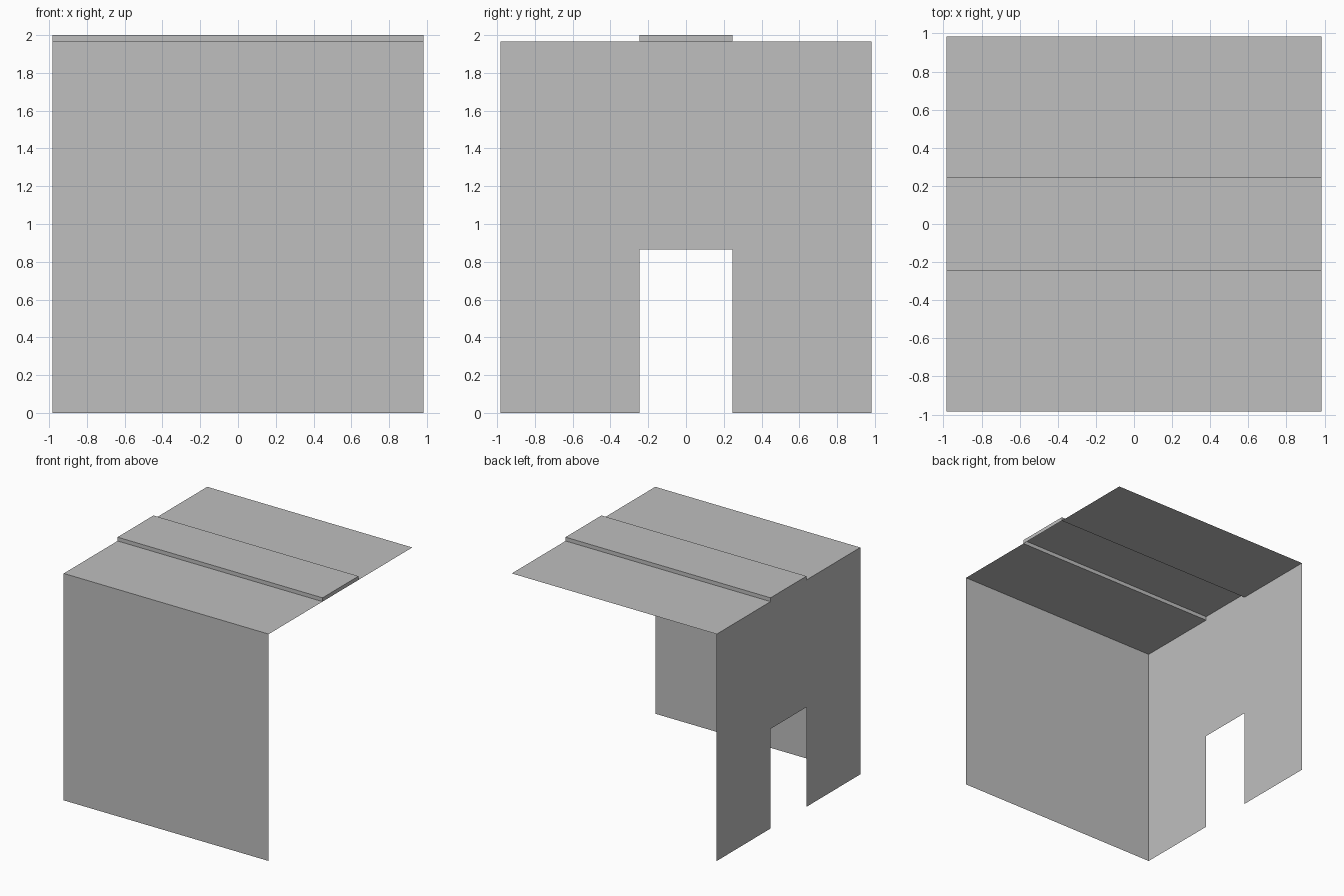
import bpy
import bmesh
from mathutils import Vector

cube = bpy.data.objects.get("Cube")
if cube:
    bpy.data.objects.remove(cube, do_unlink=True)

HALF = 0.983      # half width of the shell
ROOF = 1.967      # height of the flat roof
TOP = 2.0         # height of the raised strip
STRIP = 0.246     # half width of the strip and the doorway
DOOR = 0.864      # doorway height

grey = bpy.data.materials.new("light grey")
grey.use_nodes = True
colour = (0.52, 0.52, 0.52, 1)
grey.diffuse_color = colour
grey.node_tree.nodes["Principled BSDF"].inputs["Base Color"].default_value = colour


def sheet(name, outlines):
    """Make one open sheet object from flat outlines."""
    bm = bmesh.new()
    for outline in outlines:
        bm.faces.new([bm.verts.new(Vector(p)) for p in outline])
    bmesh.ops.remove_doubles(bm, verts=bm.verts, dist=0.0001)
    mesh = bpy.data.meshes.new(name)
    bm.to_mesh(mesh)
    bm.free()
    mesh.materials.append(grey)
    obj = bpy.data.objects.new(name, mesh)
    bpy.context.collection.objects.link(obj)
    return obj


def rect_x(x, y0, y1, z0, z1):
    """Upright rectangle facing -x."""
    return [(x, y1, z0), (x, y0, z0), (x, y0, z1), (x, y1, z1)]


# Front wall, a plain sheet
sheet("front_wall", [[(-HALF, -HALF, 0), (HALF, -HALF, 0),
                      (HALF, -HALF, ROOF), (-HALF, -HALF, ROOF)]])

# Side wall with a doorway: two legs and the panel above them
sheet("side_wall", [
    rect_x(-HALF, -HALF, -STRIP, 0, ROOF),
    rect_x(-HALF, STRIP, HALF, 0, ROOF),
    rect_x(-HALF, -STRIP, STRIP, DOOR, ROOF),
])

# Roof: a stepped profile swept along x, hollow beneath the strip
profile = [(-HALF, ROOF), (-STRIP, ROOF), (-STRIP, TOP),
           (STRIP, TOP), (STRIP, ROOF), (HALF, ROOF)]
sheet("roof", [[(-HALF, *a), (HALF, *a), (HALF, *b), (-HALF, *b)]
               for a, b in zip(profile, profile[1:])])

# End caps of the raised strip
sheet("strip_cap_right", [rect_x(-HALF, -STRIP, STRIP, ROOF, TOP)])
sheet("strip_cap_left", [rect_x(HALF, -STRIP, STRIP, ROOF, TOP)[::-1]])
